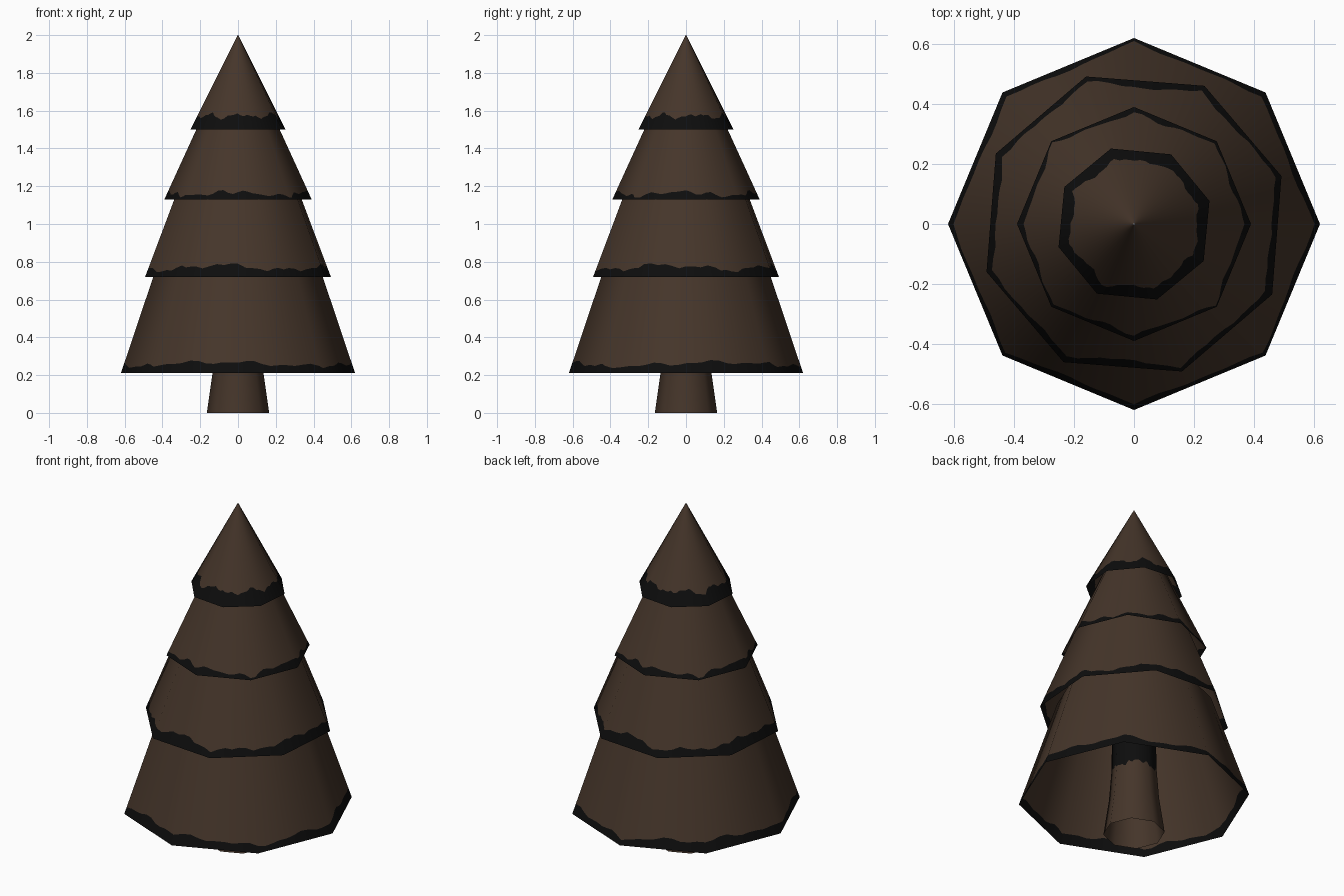
import bpy
import math
import random
from mathutils import Vector

if "Cube" in bpy.data.objects:
    bpy.data.objects.remove(bpy.data.objects["Cube"])

SIDES, STEPS = 8, 10          # octagonal parts, fine steps for the ragged paint edge


def material(name, rgb):
    m = bpy.data.materials.new(name)
    m.diffuse_color = (*rgb, 1.0)
    m.use_nodes = True
    m.node_tree.nodes["Principled BSDF"].inputs["Base Color"].default_value = m.diffuse_color
    return m


brown = material("dark brown", (0.060, 0.036, 0.023))
black = material("soft black", (0.004, 0.004, 0.004))


def ragged(rng, base, amount):
    """Closed, wobbly edge height for every column."""
    waves = [(rng.randint(3, 7), rng.uniform(0, 6.28), 0.5),
             (rng.randint(9, 15), rng.uniform(0, 6.28), 0.35),
             (rng.randint(18, 27), rng.uniform(0, 6.28), 0.25)]
    n = SIDES * STEPS
    return [base + amount * sum(a * math.sin(k * 2 * math.pi * i / n + p)
                                for k, p, a in waves) for i in range(n)]


def part(name, profile, turn, edge_row, amount, black_low, seed):
    """Open octagonal shell from (radius, z) rows; row edge_row is the ragged colour edge."""
    n = SIDES * STEPS
    offs = ragged(random.Random(seed), 0.0, amount)
    verts, normals, faces, mats = [], [], [], []
    for row, (r, z) in enumerate(profile):
        lo = profile[max(row - 1, 0)]
        hi = profile[min(row + 1, len(profile) - 1)]
        slope = (lo[0] - hi[0]) / (hi[1] - lo[1])
        for i in range(n):
            side, f = i // STEPS, (i % STEPS) / STEPS
            a = math.radians(turn) + side * 2 * math.pi / SIDES
            b = a + 2 * math.pi / SIDES
            d = Vector((math.cos(a), math.sin(a), 0)).lerp(
                Vector((math.cos(b), math.sin(b), 0)), f)
            dz = offs[i] if row == edge_row else 0.0
            p = d * (r - slope * dz)
            verts.append((p.x, p.y, z + dz))
            u = d.normalized()
            normals.append(Vector((u.x, u.y, slope)).normalized())
    for row in range(len(profile) - 1):
        for i in range(n):
            j = (i + 1) % n
            faces.append((row * n + i, row * n + j,
                          (row + 1) * n + j, (row + 1) * n + i))
            mats.append(1 if (row < edge_row) == black_low else 0)
    me = bpy.data.meshes.new(name)
    me.from_pydata(verts, [], faces)
    me.materials.append(brown)
    me.materials.append(black)
    for p, m in zip(me.polygons, mats):
        p.material_index = m
        p.use_smooth = True
    me.update()
    # rounded shading over the eight flat sides
    me.normals_split_custom_set_from_vertices(normals)
    ob = bpy.data.objects.new(name, me)
    bpy.context.collection.objects.link(ob)
    return ob


def tier(name, r0, z0, r1, z1, turn, band, wobble, seed):
    """Branch skirt with a black lower hem."""
    t = band / (z1 - z0)
    part(name, [(r0, z0), (r0 + (r1 - r0) * t, z0 + band), (r1, z1)],
         turn, 1, wobble, True, seed)


# trunk, flared at the foot, dark where it enters the branches
part("trunk", [(0.165, 0.0), (0.135, 0.21), (0.122, 0.38), (0.118, 0.60)],
     0, 2, 0.02, False, 1)

# four branch tiers, every second one turned
tier("branches_bottom", 0.62, 0.21, 0.415, 0.82, 0, 0.048, 0.022, 2)
tier("branches_lower", 0.517, 0.72, 0.315, 1.23, 18, 0.05, 0.026, 3)
tier("branches_upper", 0.39, 1.13, 0.175, 1.60, 0, 0.03, 0.022, 4)
tier("branches_top", 0.263, 1.50, 0.002, 2.00, 17, 0.072, 0.02, 5)
